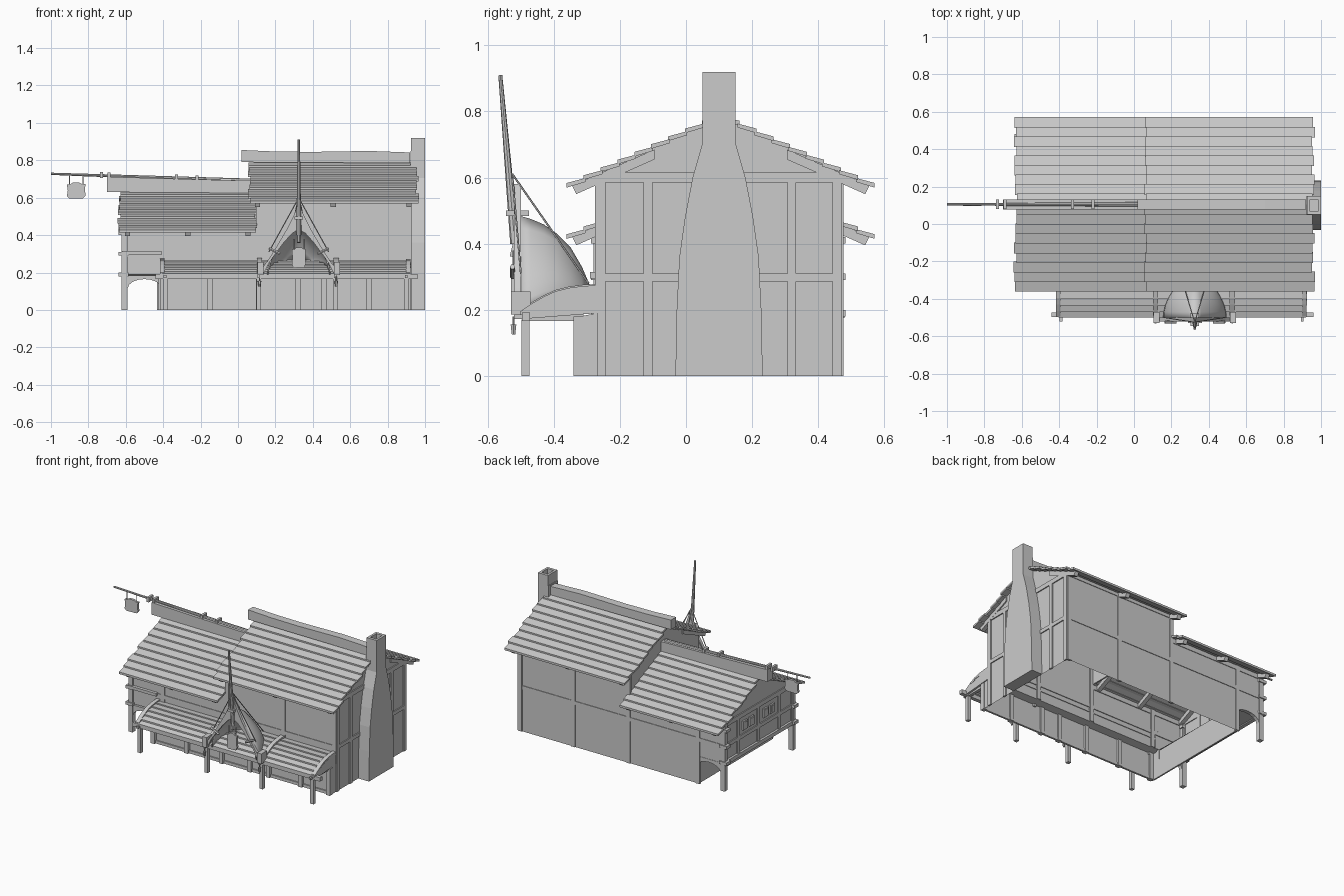
import bpy, bmesh, math, random
from mathutils import Vector

if "Cube" in bpy.data.objects:
    bpy.data.objects.remove(bpy.data.objects["Cube"])

random.seed(4)
RY = 0.105          # ridge line in y
SLOPE = 0.46        # roof pitch


def make(name, verts, faces):
    me = bpy.data.meshes.new(name)
    me.from_pydata([tuple(v) for v in verts], [], faces)
    bm = bmesh.new()
    bm.from_mesh(me)
    bmesh.ops.recalc_face_normals(bm, faces=bm.faces)
    bm.to_mesh(me)
    bm.free()
    ob = bpy.data.objects.new(name, me)
    bpy.context.collection.objects.link(ob)
    return ob


def prism(name, pts, axis, a, b, skip=(), caps=(True, True)):
    """Extrude a 2D outline along x (pts are y,z) or y (pts are x,z)."""
    n = len(pts)
    put = (lambda p, d: (d, p[0], p[1])) if axis == 'x' else (lambda p, d: (p[0], d, p[1]))
    verts = [put(p, a) for p in pts] + [put(p, b) for p in pts]
    faces = [(i, (i + 1) % n, n + (i + 1) % n, n + i) for i in range(n) if i not in skip]
    if caps[0]:
        faces.append(tuple(range(n)))
    if caps[1]:
        faces.append(tuple(range(n, 2 * n)))
    return make(name, verts, faces)


def box(name, x0, x1, y0, y1, z0, z1):
    return prism(name, [(x0, z0), (x1, z0), (x1, z1), (x0, z1)], 'y', y0, y1)


def rod(name, p, q, r0, r1=None, sides=6):
    p, q = Vector(p), Vector(q)
    r1 = r0 if r1 is None else r1
    rot = (q - p).to_track_quat('Z', 'Y')
    ring = [Vector((math.cos(2 * math.pi * i / sides), math.sin(2 * math.pi * i / sides), 0)) for i in range(sides)]
    verts = [p + rot @ (v * r0) for v in ring] + [q + rot @ (v * r1) for v in ring]
    faces = [(i, (i + 1) % sides, sides + (i + 1) % sides, sides + i) for i in range(sides)]
    return make(name, verts, faces + [tuple(range(sides)), tuple(range(sides, 2 * sides))])


# House walls: open-bottomed shells
prism("tall_walls", [(-.32, 0), (-.32, .18), (-.27, .19), (-.27, .615), (RY, .785), (.47, .615), (.47, 0)],
      'x', .1, .92, skip=(6,), caps=(False, True))
low = [(-.27, .19), (-.27, .45), (RY, .625), (.47, .45)]
prism("low_walls", [(-.32, 0), (-.32, .18)] + low + [(.47, 0)], 'x', -.42, .1, skip=(6,), caps=(False, False))
prism("low_end_wall", [(-.32, 0), (-.32, .18), (.47, .18), (.47, 0)], 'x', -.425, -.415)
prism("overhang_room", low + [(.47, .18)], 'x', -.61, -.42, caps=(True, False))
prism("tall_left_gable", [(-.27, .45), (-.27, .615), (RY, .785), (.47, .615), (.47, .45)], 'x', .095, .105)

# Timber frame, front and back
for x, top in ((-.605, .45), (-.37, .45), (.11, .6), (.53, .6), (.91, .6)):
    box("front_timber", x - .014, x + .014, -.276, -.26, .19, top)
for x, bot, top in ((-.605, .0, .45), (-.42, 0, .45), (.1, 0, .6), (.51, 0, .6), (.907, 0, .6)):
    box("back_timber", x - .014, x + .014, .46, .476, bot, top)
for y0, y1 in ((-.274, -.265), (.465, .474)):
    box("middle_beam", -.61, .92, y0, y1, .285, .31)
    box("eave_beam", .1, .92, y0, y1, .585, .615)
    box("low_eave_beam", -.62, .1, y0, y1, .42, .45)
for x in (-.4, -.15, .11, .32, .46, .7, .91):
    box("base_timber", x - .014, x + .014, -.34, -.31, 0, .18)
box("base_sill", -.42, .92, -.328, -.315, 0, .02)

# Timber frame on the two ends
for x, s in ((.92, 1), (-.61, -1)):
    lo, top = (0, .6) if s > 0 else (.18, .44)
    a, b = sorted((x - .005 * s, x + .007 * s))
    for y in (-.257, -.115, .105, .32, .457):
        box("end_timber", a, b, y - .013, y + .013, lo, top)
    box("end_middle_beam", a, b, -.27, .47, .285, .31)
    box("end_top_beam", a, b, -.27, .47, top - .015, top + .015)
box("overhang_sill", -.625, -.6, -.28, .48, .175, .2)

# Small windows in the left end
for y in (-.04, .03, .18, .25):
    box("window_frame", -.62, -.605, y - .024, y + .024, .335, .395)
    box("window_pane", -.622, -.619, y - .014, y + .014, .345, .385)

# Overhang posts, brackets and arched braces
for y in (-.265, .46):
    box("overhang_post", -.622, -.592, y - .015, y + .015, 0, .45)
    arc = [(-.5 + .09 * math.cos(t), .115 + .05 * math.sin(t)) for t in [math.pi * i / 8 for i in range(9)]]
    prism("arched_brace", [(-.41, .185), (-.592, .185)] + arc[::-1], 'y', y - .012, y + .012)
    for z in (.19, .30, .41):
        box("post_bracket", -.64, -.585, y - .022, y + .022, z - .01, z + .01)
box("overhang_rail", -.62, -.41, -.29, -.265, .295, .315)


# Plank roofs
def roof(name, x0, x1, ridge, rows=9, reach=.46):
    z = lambda d: ridge - SLOPE * d
    for s in (-1, 1):
        for i in range(rows):
            d0, d1 = i * reach / rows, (i + 1) * reach / rows + .006
            a, b = x0 + random.uniform(-.009, .009), x1 + random.uniform(-.009, .009)
            pts = [(d0, z(d0)), (d1, z(d1) + .011), (d1, z(d1) - .003), (d0, z(d0) - .012)]
            prism(name + "_plank", [(RY + s * d, h) for d, h in pts], 'x', a, b)
        # Rafter tails under the eaves
        for k in range(3):
            x = x0 + .03 + k * (x1 - x0 - .09) / 2
            pts = [(.2, z(.2) - .01), (.45, z(.45) - .004), (.437, z(.45) - .03), (.2, z(.2) - .04)]
            prism(name + "_rafter", [(RY + s * d, h) for d, h in pts], 'x', x, x + .028)


roof("tall_roof", .06, .96, .787)
roof("low_roof", -.635, .1, .632)

# Ridge beams
prism("tall_ridge", [(.02, .79), (.92, .785), (.92, .842), (.7, .85), (.4, .845), (.2, .847), (.02, .855)],
      'y', RY - .027, RY + .027)
prism("low_ridge", [(-.7, .63), (.1, .625), (.1, .69), (-.3, .70), (-.7, .712)], 'y', RY - .027, RY + .027)

# Sign pole along the low ridge
rod("sign_pole", (.08, RY, .69), (-1, RY, .728), .012, .006, 8)
for x in (-.73, -.69, -.33, -.22):
    z = .693 - (x - .08) * .035
    box("pole_band", x - .008, x + .008, RY - .025, RY + .025, z - .016, z + .016)


def sign(name, x, y, z, w, h):
    out = [(-.5, -.35), (-.38, -.5), (.38, -.48), (.5, -.3), (.46, .1), (.5, .4), (.3, .42), (.18, .5), (-.2, .5), (-.3, .4), (-.5, .38), (-.45, 0)]
    prism(name, [(x + w * p, z + h * q) for p, q in out], 'y', y - .008, y + .008)
    for s in (-1, 1):
        rod(name + "_hanger", (x + s * w * .36, y, z + h * .35), (x + s * w * .36, y, z + h * .5 + .045), .003)


sign("pole_sign", -.865, RY, .638, .1, .085)

# Chimney with hollow top
side = [(-.032, 0), (-.028, .2), (-.02, .36), (-.003, .48), (.02, .6), (.05, .705), (.05, .85)]
prism("chimney", side + [(.2 - y, z) for y, z in side[::-1]], 'x', .921, 1)
for x0, x1, y0, y1 in ((.925, .94, .05, .15), (.985, 1, .05, .15), (.94, .985, .05, .068), (.94, .985, .132, .15)):
    box("chimney_rim", x0, x1, y0, y1, .85, .92)

# Porch canopy: curved rows of planks, end panels, beams and posts
curve = [(-.495, .192), (-.465, .212), (-.43, .232), (-.395, .248), (-.355, .258), (-.31, .264), (-.265, .266)]
for (y0, z0), (y1, z1) in zip(curve, curve[1:]):
    a, b = -.4 + random.uniform(-.006, .006), .92 + random.uniform(-.006, .006)
    prism("canopy_plank", [(y0 - .006, z0 + .004), (y1, z1 - .004), (y1, z1 - .014), (y0 - .006, z0 - .008)], 'x', a, b)
for x in (-.405, .91):
    prism("canopy_end", [(y, z + .008) for y, z in curve] + [(-.265, .19), (-.495, .172)], 'x', x - .013, x + .013)
for x in (.115, .525):
    prism("canopy_rib", [(y, z + .012) for y, z in curve] + [(y, z - .012) for y, z in curve[::-1]], 'x', x - .014, x + .014)
box("canopy_front_beam", -.44, .96, -.497, -.472, .166, .192)
for x in (-.39, .11, .52, .9):
    box("canopy_post", x - .012, x + .012, -.498, -.474, 0, .17)
    box("canopy_joist", x - .01, x + .01, -.49, -.31, .166, .188)
    box("canopy_peg", x - .007, x + .007, -.52, -.47, .172, .186)

# Entrance hood shaped like an upturned bow
CX = .325
stations = [(-.505, .17, .19, .485), (-.47, .168, .205, .475), (-.43, .158, .225, .458), (-.39, .14, .24, .43),
            (-.35, .115, .25, .39), (-.315, .08, .258, .33), (-.29, .03, .262, .272)]
N = 8
verts, faces = [], []
for y, w, base, top in stations:
    for k in range(-N, N + 1):
        h = 1 - abs(k) / N
        verts.append((CX + math.copysign(w * (1 - h ** 1.7), k), y, base + (top - base) * h))
row = 2 * N + 1
for j in range(len(stations) - 1):
    for k in range(row - 1):
        faces.append((j * row + k, j * row + k + 1, (j + 1) * row + k + 1, (j + 1) * row + k))
hood = make("entrance_hood", verts, faces)
hood.modifiers.new("thickness", 'SOLIDIFY').thickness = .008
for p in hood.data.polygons:
    p.use_smooth = True

# Sweeping front frame of the hood
outer = [(.215, .2), (.165, .265), (.115, .345), (.065, .43), (.025, .51), (0, .58)]
inner = [(0, .43), (.035, .41), (.08, .36), (.125, .3), (.16, .25), (.185, .2)]
for s in (-1, 1):
    prism("hood_frame", [(CX + s * x, z) for x, z in outer + inner], 'y', -.52, -.5)
    box("frame_foot", CX + s * .205 - .016, CX + s * .205 + .016, -.53, -.47, .186, .255)
    rod("frame_tie", (CX + s * .16, -.525, .33), (CX + s * .1, -.525, .3), .008)
    # Mast ropes
    rod("mast_rope", (CX, -.525, .61), (CX + s * .07, -.295, .28), .003, sides=5)
    rod("side_rope", (CX, -.525, .6), (CX + s * .16, -.5, .31), .003, sides=5)

# Mast, its clamp, the door sign and a small hook lamp
rod("mast", (CX, -.518, .4), (CX, -.562, .91), .014, .006, 8)
box("mast_clamp", CX - .022, CX + .022, -.545, -.475, .483, .5)
rod("mast_spur", (CX, -.515, .4), (CX, -.525, .36), .01)
sign("door_sign", CX, -.522, .28, .075, .11)
for x in (.115, .525):
    rod("hook_lamp_cord", (x, -.522, .18), (x, -.522, .15), .003)
    rod("hook_lamp", (x, -.522, .125), (x, -.522, .155), .006, .01)
